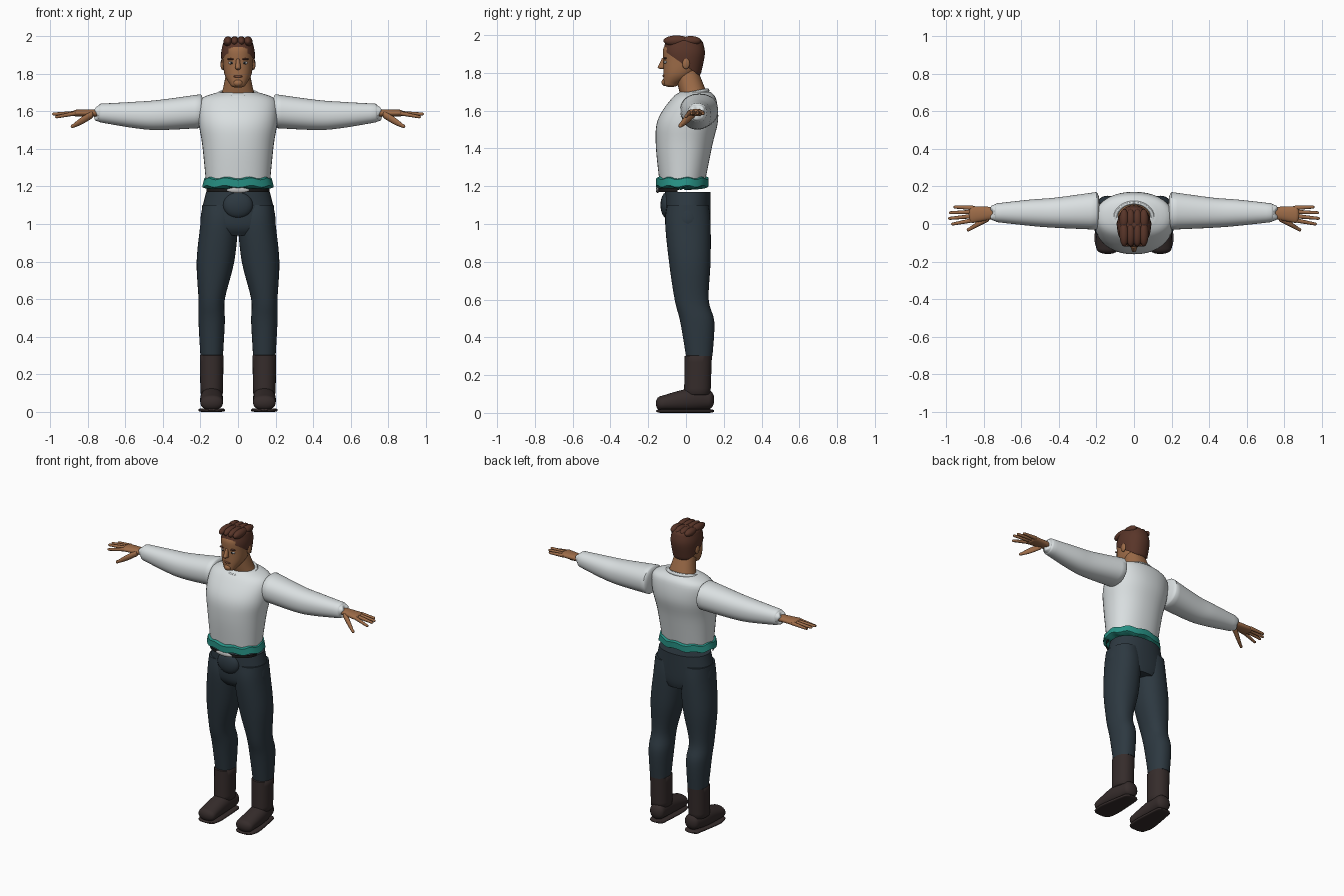
import bpy, bmesh, math
from mathutils import Vector

cube = bpy.data.objects.get("Cube")
if cube:
    bpy.data.objects.remove(cube, do_unlink=True)


def material(name, red, green, blue):
    mat = bpy.data.materials.new(name)
    mat.use_nodes = True
    mat.diffuse_color = (red, green, blue, 1)
    shader = mat.node_tree.nodes["Principled BSDF"]
    shader.inputs["Base Color"].default_value = mat.diffuse_color
    shader.inputs["Roughness"].default_value = .8
    return mat


WHITE = material("shirt white", .7, .74, .75)
TEAL = material("sash teal", .02, .28, .23)
NAVY = material("trouser navy", .026, .04, .052)
BROWN = material("boot brown", .036, .025, .024)
SKIN = material("skin", .34, .15, .065)
HAIR = material("hair brown", .1, .036, .022)
BLACK = material("belt black", .01, .01, .01)
GREY = material("buckle grey", .5, .5, .5)
LIPS = material("lips", .24, .09, .05)


def finish(bm, name, mat):
    """Turn a bmesh into a smooth shaded object."""
    bmesh.ops.recalc_face_normals(bm, faces=bm.faces)
    mesh = bpy.data.meshes.new(name)
    bm.to_mesh(mesh)
    bm.free()
    mesh.materials.append(mat)
    obj = bpy.data.objects.new(name, mesh)
    bpy.context.collection.objects.link(obj)
    bpy.ops.object.select_all(action='DESELECT')
    obj.select_set(True)
    bpy.context.view_layer.objects.active = obj
    bpy.ops.object.shade_smooth_by_angle(angle=math.radians(50))
    return obj


def smooth_rings(rings, steps=5):
    """Catmull-Rom spline through the rings; four-value rings are centred on x."""
    rows = [Vector(r if len(r) == 5 else (r[0], 0, *r[1:])) for r in rings]
    rows = [rows[0], *rows, rows[-1]]
    out = []
    for before, start, end, after in zip(rows, rows[1:], rows[2:], rows[3:]):
        tangent_in, tangent_out = (end - before) / 2, (after - start) / 2
        for i in range(steps):
            t = i / steps
            ease = t * t * (3 - 2 * t)
            out.append(start + (end - start) * ease + tangent_in * (t * (1 - t) ** 2)
                       - tangent_out * (t * t * (1 - t)))
    return out + [rows[-1]]


def domed(ring, height, steps=4):
    """Rings that round off an end, from the rim towards the tip."""
    out = []
    for i in range(1, steps + 1):
        angle = math.pi / 2 * i / (steps + .5)
        pos, cu, cv, ru, rv = ring
        shrink = math.cos(angle)
        out.append((pos + height * math.sin(angle), cu, cv, ru * shrink, rv * shrink))
    return out


def loft_mesh(rings, axis='Z', side=1, power=2.2, dome=0, ripple=0, waves=9, segments=40):
    """Rings hold position along the axis, two centre values and two radii."""
    path = smooth_rings(rings)
    if dome:
        height = math.copysign(dome, path[-1][0] - path[0][0])
        path = domed(path[0], -height)[::-1] + path + domed(path[-1], height)
    bm = bmesh.new()
    loops = []
    for pos, cu, cv, ru, rv in path:
        loop = []
        for k in range(segments):
            angle = math.tau * k / segments
            c, s = math.cos(angle), math.sin(angle)
            u = cu + ru * math.copysign(abs(c) ** (2 / power), c)
            v = cv + rv * math.copysign(abs(s) ** (2 / power), s)
            w = pos + ripple * math.sin(waves * angle)
            x, y, z = {'X': (w, u, v), 'Y': (u, w, v), 'Z': (u, v, w)}[axis]
            loop.append(bm.verts.new((x * side, y, z)))
        loops.append(loop)
    for lower, upper in zip(loops, loops[1:]):
        for k in range(segments):
            n = (k + 1) % segments
            bm.faces.new((lower[k], lower[n], upper[n], upper[k]))
    bm.faces.new(loops[0])
    bm.faces.new(loops[-1])
    return bm


def loft(name, mat, *rings, **options):
    return finish(loft_mesh(rings, **options), name, mat)


def ball(name, mat, centre, radii, side=1):
    bm = bmesh.new()
    bmesh.ops.create_uvsphere(bm, u_segments=20, v_segments=12, radius=1)
    bmesh.ops.scale(bm, vec=radii, verts=bm.verts)
    x, y, z = centre
    bmesh.ops.translate(bm, vec=(x * side, y, z), verts=bm.verts)
    return finish(bm, name, mat)


# Shirt body, collar and sash
loft("shirt_body", WHITE, (1.22, -.02, .17, .12), (1.42, -.01, .19, .15), (1.55, .01, .21, .16),
     (1.66, .04, .2, .12), (1.7, .05, .11, .08))
bpy.ops.mesh.primitive_torus_add(major_radius=.1, minor_radius=.012, major_segments=40,
                                 location=(0, .03, 1.69), rotation=(.2, 0, 0))
collar = bpy.context.object
collar.name = "shirt_collar"
collar.scale.y = .85
collar.data.materials.append(WHITE)
bpy.ops.object.shade_smooth_by_angle()
loft("waist_sash", TEAL, (1.2, -.02, .19, .14), (1.24, -.02, .18, .14),
     dome=.015, ripple=.005, segments=72)

# Trouser hips and fly
loft("trouser_hips", NAVY, (.94, .02, .13, .1), (1, .01, .2, .12), (1.17, .01, .17, .12))
ball("trouser_fly", NAVY, (0, -.1, 1.1), (.08, .035, .07))

# Belt: only its front strip
belt = loft_mesh([(1.17, -.02, .17, .13), (1.19, -.02, .17, .13)])
bmesh.ops.delete(belt, context='FACES', geom=[
    f for f in belt.faces if len(f.verts) > 4 or f.calc_center_median().y > -.05])
finish(belt, "belt_front", BLACK)
ball("belt_buckle", GREY, (0, -.15, 1.18), (.06, .01, .015))

# Neck and head
loft("neck", SKIN, (1.66, .05, .1, .07), (1.72, .03, .08, .07), (1.82, 0, .06, .06))
loft("head", SKIN, (1.74, -.08, .04, .04), (1.79, -.04, .07, .08), (1.86, -.02, .08, .1),
     (1.93, -.02, .08, .1), (1.97, -.02, .06, .07), dome=.015)

# Face
loft("nose", SKIN, (1.87, -.12, .01, .01), (1.83, -.125, .015, .025), dome=.01)
ball("chin", SKIN, (0, -.11, 1.75), (.025, .02, .02))
ball("mouth", LIPS, (0, -.115, 1.785), (.025, .01, .007))

# Hair cap, cut along a rising hairline, with swept locks
cap = loft_mesh([(1.8, -.01, .08, .09), (1.9, -.01, .09, .11), (1.96, -.01, .08, .1)], dome=.03)
bmesh.ops.bisect_plane(cap, geom=[*cap.verts, *cap.edges, *cap.faces], clear_inner=True,
                       plane_co=(0, -.12, 1.92), plane_no=(0, .7, 1))
finish(cap, "hair_cap", HAIR)
for i in range(4):
    across = (i - 1.5) * .035
    ball(f"hair_front_lock_{i}", HAIR, (across, -.05, 1.97), (.025, .07, .028))
    ball(f"hair_crown_lock_{i}", HAIR, (across, .025, 1.97), (.025, .055, .025))

for label, side in (("left", 1), ("right", -1)):
    # Eyes, brows and ears
    ball(label + "_eye", GREY, (.034, -.107, 1.857), (.018, .01, .008), side)
    ball(label + "_pupil", BLACK, (.034, -.115, 1.857), (.006, .004, .006), side)
    ball(label + "_brow", HAIR, (.036, -.11, 1.877), (.023, .01, .005), side)
    ball(label + "_ear", SKIN, (.083, 0, 1.85), (.01, .02, .03), side)

    # Sleeve and loose cuff
    loft(label + "_sleeve", WHITE, (.2, .07, 1.6, .1, .09), (.42, .06, 1.58, .08, .08),
         (.55, .06, 1.58, .07, .07), (.73, .06, 1.59, .05, .05), axis='X', side=side, dome=.02)
    loft(label + "_cuff", WHITE, (.72, .06, 1.59, .05, .05), (.75, .06, 1.59, .04, .04),
         axis='X', side=side, dome=.01, ripple=.007, waves=3)

    # Hand with fanned fingers
    loft(label + "_palm", SKIN, (.73, .06, 1.59, .03, .02), (.86, .05, 1.59, .045, .018),
         axis='X', side=side, dome=.02)
    for i, finger in enumerate(("index", "middle", "ring", "little")):
        reach = .98 - .01 * (i - 1.3) ** 2
        droop = .02 if finger == "index" else .005
        loft(f"{label}_{finger}_finger", SKIN, (.86, .02 + .022 * i, 1.59, .012, .012),
             (reach, .03 * i, 1.59 - droop, .008, .008),
             axis='X', side=side, dome=.01, segments=12)
    loft(label + "_thumb", SKIN, (.78, .03, 1.58, .02, .02), (.83, 0, 1.55, .015, .02),
         (.88, -.03, 1.52, .01, .01), axis='X', side=side, dome=.01, segments=16)

    # Trouser leg
    loft(label + "_trouser_leg", NAVY, (.3, .14, .07, .06, .07), (.48, .14, .06, .07, .09),
         (.6, .14, .03, .07, .09), (.8, .12, .02, .1, .11), (1, .1, .01, .1, .12),
         (1.1, .1, .01, .09, .11), side=side)

    # Boot shaft, foot and sole
    loft(label + "_boot_shaft", BROWN, (.1, .14, .06, .06, .07), (.3, .14, .065, .063, .072),
         side=side, dome=.01)
    loft(label + "_boot_foot", BROWN, (.12, .13, .07, .05, .05), (.02, .14, .07, .06, .06),
         (-.13, .14, .05, .06, .04), axis='Y', side=side, dome=.03)
    loft(label + "_boot_sole", BROWN, (.12, .13, .01, .05, .01), (-.06, .14, .01, .07, .01),
         (-.13, .14, .01, .06, .01), axis='Y', side=side, power=4, dome=.03)
